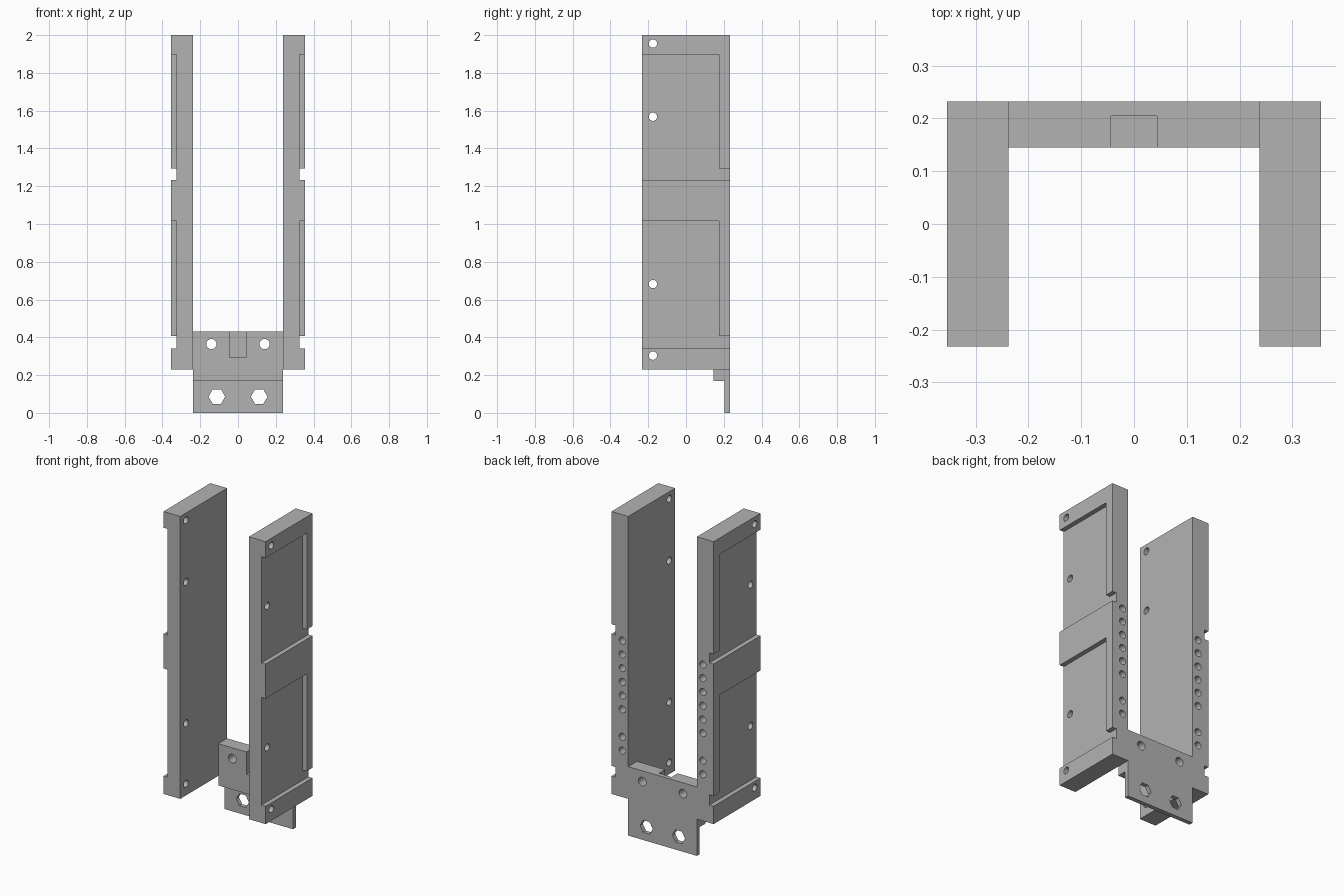
import bpy, bmesh, math
from mathutils import Vector

cube = bpy.data.objects.get("Cube")
if cube:
    bpy.data.objects.remove(cube)

grey = bpy.data.materials.new("plain grey")
grey.use_nodes = True
colour = (0.45, 0.45, 0.45, 1)
grey.diffuse_color = colour
grey.node_tree.nodes["Principled BSDF"].inputs["Base Color"].default_value = colour


def prism(bm, axis, profile, start, end):
    """Extrude a (u, z) profile along x or y; u is the other ground axis."""
    def place(u, z, d):
        return (d, u, z) if axis == "x" else (u, d, z)
    face = bm.faces.new([bm.verts.new(place(u, z, start)) for u, z in profile])
    out = bmesh.ops.extrude_face_region(bm, geom=[face])["geom"]
    move = Vector(place(0, 0, end - start))
    bmesh.ops.translate(bm, vec=move, verts=[g for g in out if isinstance(g, bmesh.types.BMVert)])


def rect(u0, u1, z0, z1):
    return [(u0, z0), (u1, z0), (u1, z1), (u0, z1)]


def ring(u, z, r, sides=24):
    turn = 2 * math.pi / sides
    return [(u + r * math.cos(i * turn), z + r * math.sin(i * turn)) for i in range(sides)]


def solid(name, prisms):
    bm = bmesh.new()
    for args in prisms:
        prism(bm, *args)
    bmesh.ops.recalc_face_normals(bm, faces=bm.faces)
    mesh = bpy.data.meshes.new(name)
    bm.to_mesh(mesh)
    bm.free()
    mesh.materials.append(grey)
    obj = bpy.data.objects.new(name, mesh)
    bpy.context.collection.objects.link(obj)
    return obj


def cut(obj, prisms):
    cutter = solid("cutter", prisms)
    cutter.hide_render = True
    mod = obj.modifiers.new("cut", "BOOLEAN")
    mod.operation = "DIFFERENCE"
    mod.solver = "EXACT"
    mod.object = cutter
    bpy.context.view_layer.objects.active = obj
    bpy.ops.object.modifier_apply(modifier=mod.name)
    bpy.data.objects.remove(cutter)


INNER, OUTER, FLOOR = 0.238, 0.354, 0.325
DEPTH, RAIL_BASE, TOP = 0.232, 0.23, 2.0
LIP = 0.176
HOLE = 0.022


def pocket(z0, z1, z2):
    """Outer recess with a slot running out through the back lip."""
    return [(-0.3, z0), (0.3, z0), (0.3, z1), (LIP, z1), (LIP, z2), (-0.3, z2)]


def side_rail(name, s):
    rail = solid(name, [("x", rect(-DEPTH, DEPTH, RAIL_BASE, TOP), s * INNER, s * OUTER)])
    # Two shallow pockets on the outer face
    cut(rail, [("x", pocket(*zs), s * FLOOR, s * 0.4)
               for zs in ((1.233, 1.294, 1.898), (0.342, 0.406, 1.016))])
    # Cross holes near the front, and a row of blind holes in the back
    holes = [("x", ring(-0.175, z, HOLE), s * 0.2, s * 0.4) for z in (1.955, 1.568, 0.682, 0.303)]
    holes += [("y", ring(s * 0.279, 1.21 - 0.086 * i, HOLE), 0.13, 0.3)
              for i in range(9) if i != 6]
    cut(rail, holes)
    return rail


parts = [side_rail("left_side_rail", 1), side_rail("right_side_rail", -1)]

# Cross bracket: thick block with a thin tab hanging below it
tab_front, block_front, block_base, block_top = 0.205, 0.145, 0.17, 0.432
step = [(DEPTH, 0), (DEPTH, block_top), (block_front, block_top),
        (block_front, block_base), (tab_front, block_base), (tab_front, 0)]
bracket = solid("cross_bracket", [("x", step, -INNER, INNER)])
openings = [("y", rect(-0.044, 0.044, 0.292, 0.5), 0.1, tab_front)]
for s in (-1, 1):
    openings.append(("y", ring(s * 0.141, 0.364, 0.027), 0.1, 0.3))
    openings.append(("y", ring(s * 0.112, 0.086, 0.044, 6), 0.1, 0.3))
cut(bracket, openings)
parts.append(bracket)

bpy.ops.object.select_all(action="DESELECT")
for part in parts:
    part.select_set(True)
bpy.context.view_layer.objects.active = bracket
bpy.ops.object.shade_smooth_by_angle(angle=math.radians(30))
